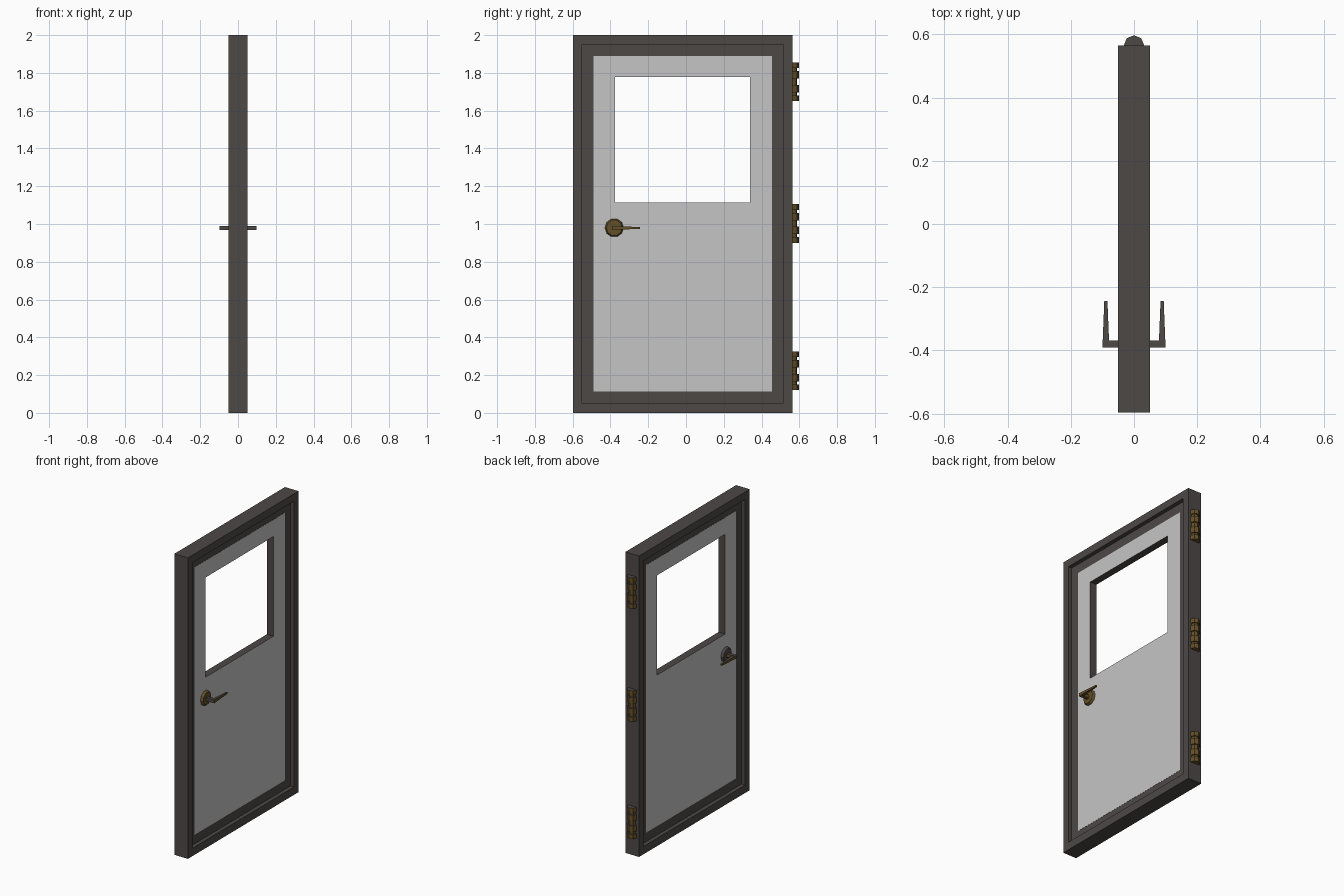
import bpy, bmesh, math
from mathutils import Matrix, Vector

if "Cube" in bpy.data.objects:
    bpy.data.objects.remove(bpy.data.objects["Cube"])


def material(name, rgb):
    m = bpy.data.materials.new(name)
    m.diffuse_color = (*rgb, 1)
    m.use_nodes = True
    m.node_tree.nodes["Principled BSDF"].inputs["Base Color"].default_value = m.diffuse_color
    return m


DARK = material("dark brown grey", (0.075, 0.065, 0.062))
PANEL = material("light grey", (0.56, 0.56, 0.56))
BRASS = material("aged brass", (0.125, 0.08, 0.022))


def finish(name, bm, mats, rule=None):
    bmesh.ops.recalc_face_normals(bm, faces=bm.faces)
    bm.normal_update()
    if rule:
        for f in bm.faces:
            f.material_index = rule(f)
    me = bpy.data.meshes.new(name)
    bm.to_mesh(me)
    bm.free()
    for m in mats:
        me.materials.append(m)
    ob = bpy.data.objects.new(name, me)
    bpy.context.collection.objects.link(ob)
    return ob


def ring(name, outer, inner, half, mats, rule=None):
    """Rectangular ring in the YZ plane; rects are (y0, y1, z0, z1)."""
    bm = bmesh.new()
    loops = []
    for (y0, y1, z0, z1), x in ((outer, half), (inner, half), (inner, -half), (outer, -half)):
        loops.append([bm.verts.new((x, y, z)) for y, z in
                      ((y0, z0), (y1, z0), (y1, z1), (y0, z1))])
    for i in range(4):
        a, b = loops[i], loops[(i + 1) % 4]
        for k in range(4):
            n = (k + 1) % 4
            bm.faces.new((a[k], a[n], b[n], b[k]))
    return finish(name, bm, mats, rule)


# frame, recessed stop and door slab with open window
OUTER = (-0.597, 0.564, 0, 2)
STEP = (-0.55, 0.515, 0.052, 1.95)
SLAB = (-0.49, 0.456, 0.112, 1.89)
WINDOW = (-0.377, 0.338, 1.115, 1.778)
ring("door_frame", OUTER, STEP, 0.05, [DARK])
ring("door_stop", STEP, SLAB, 0.0235, [DARK])
ring("door_slab", SLAB, WINDOW, 0.0245, [PANEL, DARK],
     lambda f: 0 if abs(f.normal.x) > 0.5 else 1)

# three hinges of alternating wide and narrow knuckles
for i, z0 in enumerate((0.12, 0.90, 1.65)):
    bm = bmesh.new()
    z = z0
    for k, h in enumerate((0.03, 0.016, 0.04, 0.033, 0.04, 0.016, 0.03)):
        r = 0.0325 if k % 2 == 0 else 0.024
        bmesh.ops.create_cone(bm, cap_ends=True, segments=8, radius1=r, radius2=r, depth=h,
                              matrix=Matrix.Translation((0, 0.5645, z + h / 2)))
        z += h
    finish(f"hinge_{i + 1}", bm, [BRASS, DARK], lambda f: int(f.normal.z > 0.7))


# lever handles on both sides
HY, HZ = -0.38, 0.98
for s, side in ((1, "right"), (-1, "left")):
    # rosette
    bm = bmesh.new()
    turn = Matrix.Rotation(s * math.pi / 2, 4, 'Y')
    bmesh.ops.create_cone(bm, cap_ends=True, segments=10, radius1=0.05, radius2=0.042,
                          depth=0.016, matrix=Matrix.Translation((s * 0.032, HY, HZ)) @ turn)
    finish(f"rosette_{side}", bm, [BRASS if s > 0 else DARK])
    # shank and tapered lever
    bm = bmesh.new()
    bmesh.ops.create_cube(bm, size=1, matrix=Matrix.Translation((s * 0.067, HY, HZ - 0.001))
                          @ Matrix.Diagonal((0.064, 0.022, 0.022, 1)))
    ends = []
    for y, w, h in ((-0.369, 0.010, 0.009), (-0.243, 0.005, 0.005)):
        ends.append([bm.verts.new((s * 0.089 + a * w, y, HZ - 0.001 + b * h))
                     for a, b in ((-1, -1), (1, -1), (1, 1), (-1, 1))])
    for e in ends:
        bm.faces.new(e)
    for k in range(4):
        n = (k + 1) % 4
        bm.faces.new((ends[0][k], ends[0][n], ends[1][n], ends[1][k]))
    finish(f"lever_{side}", bm, [BRASS, DARK],
           lambda f: int(f.normal.z > 0.7 or f.normal.y < -0.7))
